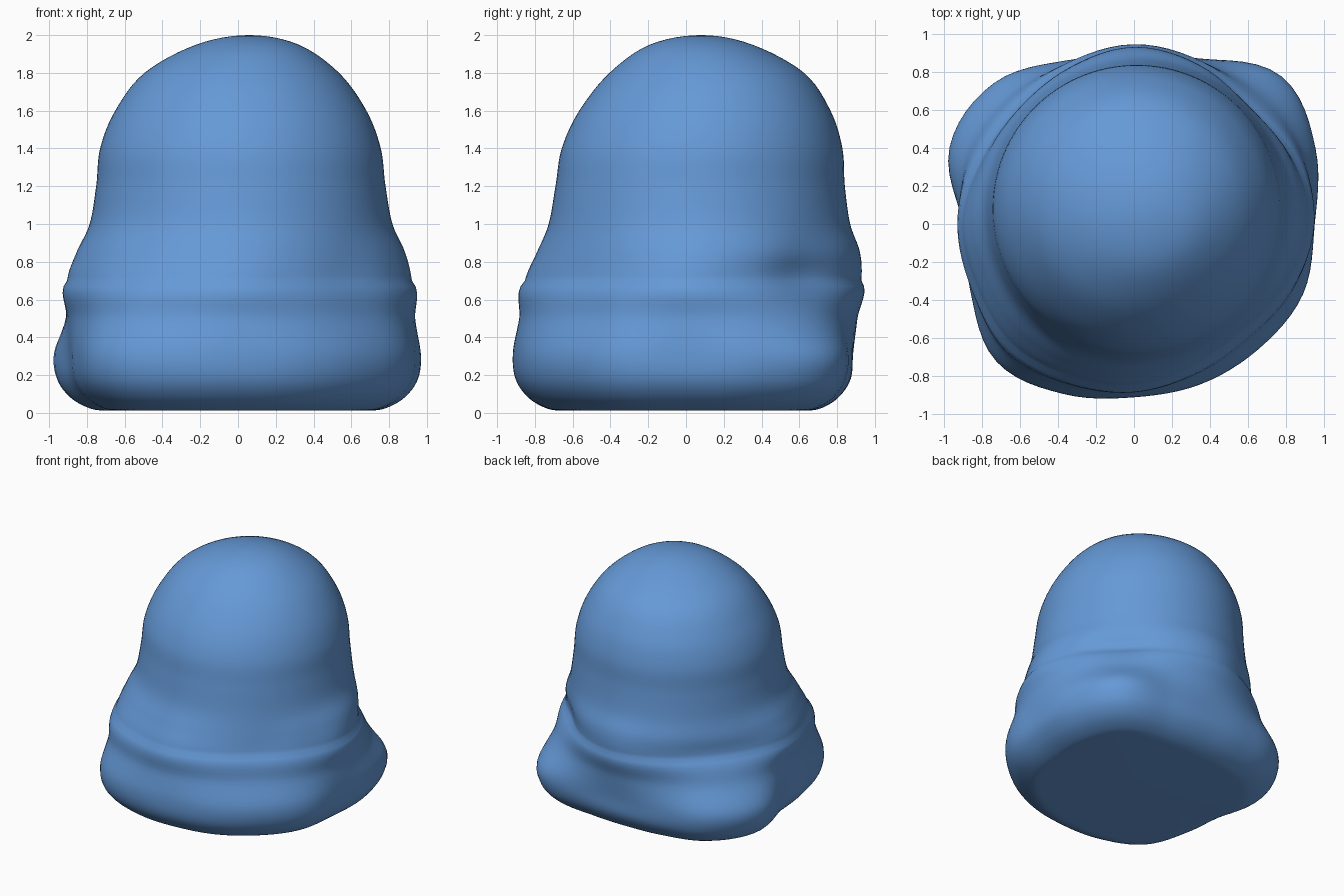
import bpy, bmesh, math

if "Cube" in bpy.data.objects:
    bpy.data.objects.remove(bpy.data.objects["Cube"])

SEG, STEPS = 96, 6

# Radii every 22.5 degrees (counter-clockwise from +x): lobed foot and waist
LOW = [.95, 1.03, 1.09, .94, .885, .93, 1.04, 1.045,
       .90, .93, 1.02, .965, .91, .91, .925, .96]
MID = [.92, .90, .85, .90, .93, .89, .86, .87,
       .905, .89, .90, .865, .85, .81, .80, .86]

# Stations: z, dome radius, centre x, centre y, waist weight, foot weight
# (first and last are only spline guides)
STATIONS = [
    (1.95, -.26, .06, .08, 0, 0),
    (2.00, .00, .06, .08, 0, 0),
    (1.95, .27, .05, .08, 0, 0),
    (1.80, .515, .02, .11, 0, 0),
    (1.60, .665, .015, .10, 0, 0),
    (1.40, .743, .013, .085, 0, 0),
    (1.20, .766, .015, .075, 0, 0),
    (1.00, .782, .015, .065, .15, 0),
    (.85, .79, .01, .04, .65, 0),
    (.70, .80, 0, 0, .98, .02),
    (.50, .80, 0, 0, .50, .50),
    (.32, 0, 0, 0, 0, 1.00),
    (.18, 0, 0, 0, 0, .985),
    (.08, 0, 0, 0, 0, .91),
    (.022, 0, 0, 0, 0, .80),
    (.012, 0, 0, 0, 0, .70),
    (.012, 0, 0, 0, 0, .60),
]


def spline(a, b, c, d, t):
    return .5 * (2*b + (c - a)*t + (2*a - 5*b + 4*c - d)*t*t
                 + (3*b - a - 3*c + d)*t**3)


def around(radii, angle):
    """Smooth closed outline through evenly spaced radii."""
    n = len(radii)
    u = angle / math.tau * n
    i = int(u)
    return spline(*[radii[(i + k) % n] for k in (-1, 0, 1, 2)], u - i)


# Smooth vertical sequence of cross-sections
levels = []
for i in range(1, len(STATIONS) - 2):
    for s in range(STEPS):
        levels.append([spline(*v, s / STEPS) for v in zip(*STATIONS[i-1:i+3])])
levels.append(STATIONS[-2])

# Loft the sections into one closed body
bm = bmesh.new()
top = bm.verts.new((.06, .08, 2))
rings = []
for z, r, cx, cy, mid, low in levels[1:]:
    ring = []
    dome = max(0, 1 - mid - low) if z > .4 else 0
    for k in range(SEG):
        a = math.tau * k / SEG
        rad = dome * r + mid * around(MID, a) + low * around(LOW, a)
        ring.append(bm.verts.new((cx + rad*math.cos(a), cy + rad*math.sin(a), max(z, 0))))
    rings.append(ring)
for k in range(SEG):
    n = (k + 1) % SEG
    bm.faces.new((top, rings[0][k], rings[0][n]))
    for u, l in zip(rings, rings[1:]):
        bm.faces.new((u[k], l[k], l[n], u[n]))
# Flat underside
base = bm.verts.new((0, 0, .012))
for k in range(SEG):
    bm.faces.new((base, rings[-1][(k + 1) % SEG], rings[-1][k]))
bmesh.ops.recalc_face_normals(bm, faces=bm.faces)
for f in bm.faces:
    f.smooth = True

mesh = bpy.data.meshes.new("rounded_body")
bm.to_mesh(mesh)
bm.free()
body = bpy.data.objects.new("rounded_body", mesh)
bpy.context.collection.objects.link(body)

# Blue finish
blue = bpy.data.materials.new("blue")
blue.diffuse_color = (.13, .32, .68, 1)
blue.use_nodes = True
blue.node_tree.nodes["Principled BSDF"].inputs["Base Color"].default_value = blue.diffuse_color
mesh.materials.append(blue)
